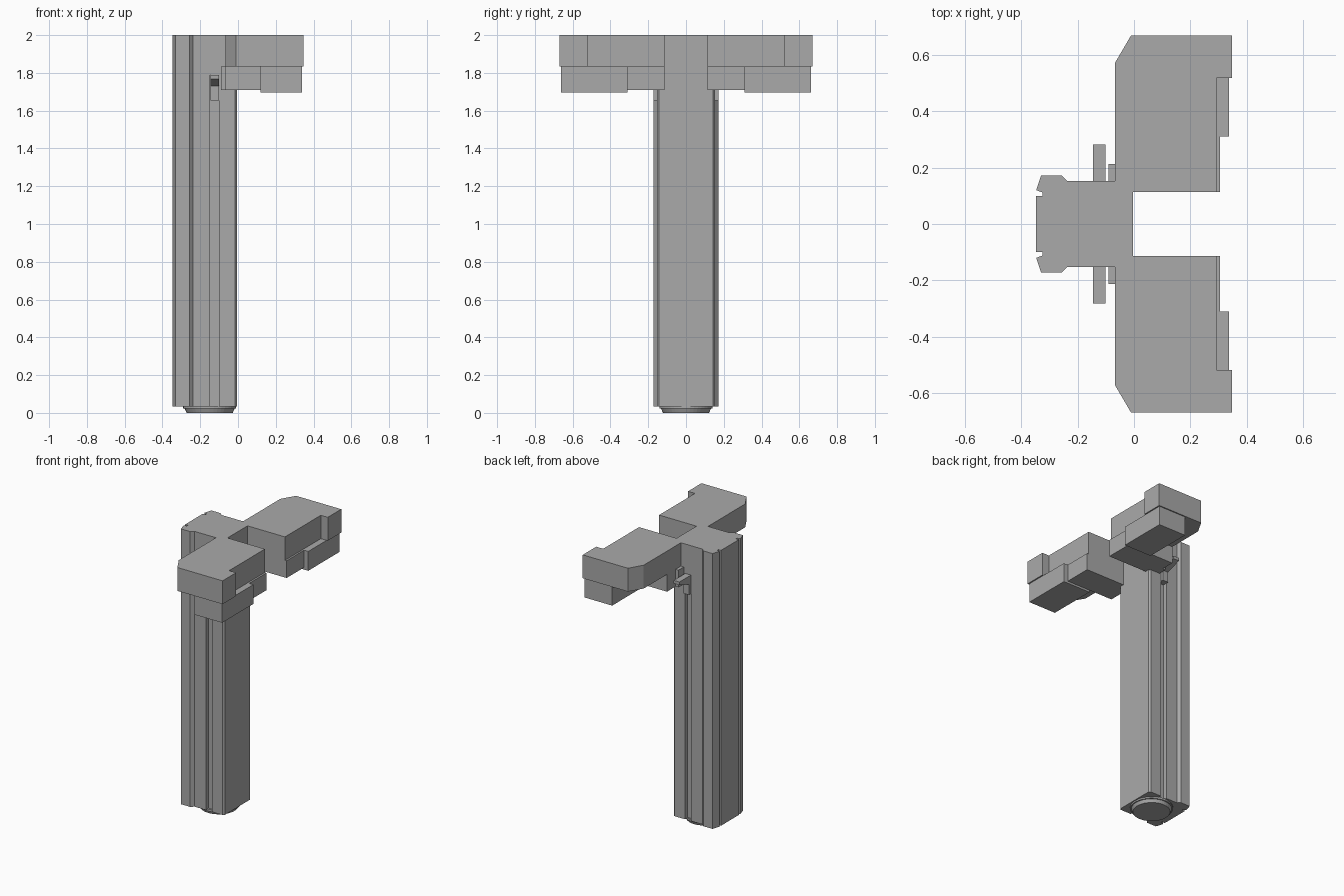
import bpy
import bmesh
from mathutils import Matrix

cube = bpy.data.objects.get("Cube")
if cube:
    bpy.data.objects.remove(cube, do_unlink=True)

grey = bpy.data.materials.new("matte_grey")
grey.use_nodes = True
colour = (0.4, 0.4, 0.4, 1)
grey.diffuse_color = colour
grey.node_tree.nodes["Principled BSDF"].inputs["Base Color"].default_value = colour


def finish(name, bm):
    bmesh.ops.recalc_face_normals(bm, faces=bm.faces)
    mesh = bpy.data.meshes.new(name)
    bm.to_mesh(mesh)
    bm.free()
    mesh.materials.append(grey)
    obj = bpy.data.objects.new(name, mesh)
    bpy.context.collection.objects.link(obj)
    return obj


def prism(name, points, low, high, axis="z"):
    """Extrude a flat outline: (x, y) along z, or (y, z) along x."""
    bm = bmesh.new()
    place = (lambda a, b: (a, b, low)) if axis == "z" else (lambda a, b: (low, a, b))
    step = (0, 0, high - low) if axis == "z" else (high - low, 0, 0)
    face = bm.faces.new([bm.verts.new(place(a, b)) for a, b in points])
    new = bmesh.ops.extrude_face_region(bm, geom=[face])["geom"]
    bmesh.ops.translate(bm, vec=step, verts=[v for v in new if isinstance(v, bmesh.types.BMVert)])
    return finish(name, bm)


def box(name, x0, x1, y0, y1, z0, z1):
    return prism(name, [(x0, y0), (x1, y0), (x1, y1), (x0, y1)], z0, z1)


def both_sides(obj):
    """Add the mirrored twin across the y = 0 plane."""
    mod = obj.modifiers.new("Mirror", "MIRROR")
    mod.use_axis = (False, True, False)


# Column: half outline from the rear centre to the front, mirrored in y
rear = [(-0.347, 0.1), (-0.325, 0.1), (-0.325, 0.112), (-0.347, 0.12), (-0.33, 0.172),
        (-0.257, 0.172), (-0.237, 0.153)]
slot = [(-0.147, 0.153), (-0.147, 0.125), (-0.1, 0.125), (-0.1, 0.153)]
front = [(-0.015, 0.153), (-0.004, 0.142)]


def symmetric(half):
    return half + [(x, -y) for x, y in reversed(half)]


prism("slotted_column", symmetric(rear + slot + front), 0.033, 1.79)
prism("column_top", symmetric(rear + front), 1.79, 2)

# Round foot with a bevelled lower rim
for name, r_low, r_high, z0, z1 in (("foot_collar", 0.14, 0.14, 0.022, 0.036),
                                    ("foot_disc", 0.122, 0.132, 0, 0.022)):
    bm = bmesh.new()
    bmesh.ops.create_cone(bm, cap_ends=True, segments=40, radius1=r_low, radius2=r_high,
                          depth=z1 - z0, matrix=Matrix.Translation((-0.15, 0, (z0 + z1) / 2)))
    finish(name, bm)

# Side heads
both_sides(prism("upper_head", [
    (-0.067, 0.1), (-0.067, 0.573), (-0.01, 0.67), (0.347, 0.67), (0.347, 0.518),
    (0.292, 0.518), (0.292, 0.113), (-0.004, 0.113), (-0.004, 0.1)], 1.833, 2))
both_sides(box("inner_lower_head", -0.067, 0.305, 0.113, 0.31, 1.71, 1.833))
both_sides(box("outer_lower_head", 0.12, 0.338, 0.31, 0.662, 1.695, 1.833))
both_sides(box("rear_tab", -0.09, -0.067, 0.113, 0.213, 1.71, 1.833))

# Sliding catch in the column slot, with a sloped underside
both_sides(prism("slider_catch", [
    (0.12, 1.655), (0.173, 1.655), (0.173, 1.73), (0.283, 1.768), (0.283, 1.79),
    (0.12, 1.79)], -0.146, -0.101, axis="x"))
